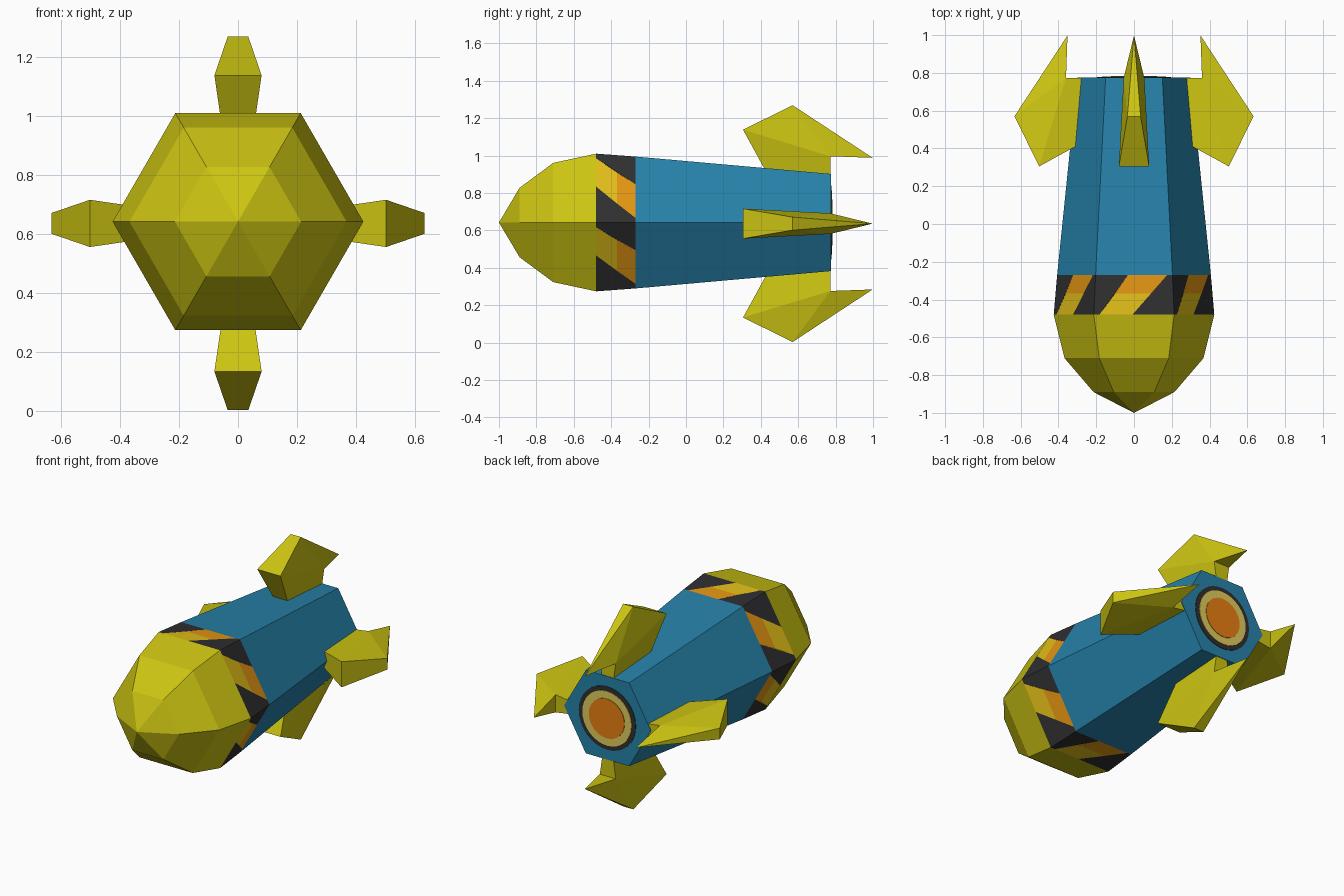
import bpy, bmesh, math
from mathutils import Vector, Matrix

if "Cube" in bpy.data.objects:
    bpy.data.objects.remove(bpy.data.objects["Cube"])


def material(name, *srgb):
    col = [((c / 255 + 0.055) / 1.055) ** 2.4 if c > 10 else c / 3295 for c in srgb] + [1]
    m = bpy.data.materials.new(name)
    m.use_nodes = True
    m.diffuse_color = col
    bsdf = m.node_tree.nodes["Principled BSDF"]
    bsdf.inputs["Base Color"].default_value = col
    bsdf.inputs["Roughness"].default_value = 0.8
    return m


yellow = material("olive yellow", 204, 196, 18)
blue = material("steel blue", 38, 130, 170)
dark = material("charcoal", 47, 47, 49)
stripe_yellow = material("stripe yellow", 226, 190, 24)
stripe_orange = material("stripe orange", 228, 150, 18)
pale = material("pale yellow", 224, 203, 93)
orange = material("exhaust orange", 250, 138, 20)

AXIS_Z = 0.642
FIN_Z = 0.636


def finish(bm, name, mats):
    bmesh.ops.remove_doubles(bm, verts=bm.verts, dist=1e-5)
    bmesh.ops.recalc_face_normals(bm, faces=bm.faces)
    mesh = bpy.data.meshes.new(name)
    bm.to_mesh(mesh)
    bm.free()
    for m in mats:
        mesh.materials.append(m)
    ob = bpy.data.objects.new(name, mesh)
    bpy.context.collection.objects.link(ob)
    return ob


def corner(k, r, y):
    """Corner k of the hexagonal section, counted clockwise from the top left."""
    a = math.radians(120 - 60 * k)
    return Vector((r * math.cos(a), y, AXIS_Z + r * math.sin(a)))


def hex_loft(name, profile, mat, cap=False):
    bm = bmesh.new()
    rings = [[bm.verts.new(corner(k, r, y)) for k in range(6)] for y, r in profile]
    for a, b in zip(rings, rings[1:]):
        for k in range(6):
            n = (k + 1) % 6
            bm.faces.new((a[k], a[n], b[n], b[k]))
    if cap:
        bm.faces.new(rings[-1])
    # collapse a zero radius ring to a clean point
    bmesh.ops.dissolve_degenerate(bm, dist=1e-4, edges=bm.edges)
    return finish(bm, name, [mat])


# Faceted nose and tapered casing
hex_loft("nose", [(-1, 0), (-0.89, 0.214), (-0.71, 0.368), (-0.48, 0.425)], yellow)
hex_loft("casing", [(-0.27, 0.407), (0.775, 0.30)], blue, cap=True)

# Warning band: one slanted two-tone stripe on every side
bm = bmesh.new()
SPLIT = 0.53
left = lambda v: 0.07 + 0.35 * v
right = lambda v: 0.48 + 0.45 * v
patches = [
    (0, [(0, 0), (left(0), 0), (left(1), 1), (0, 1)]),
    (1, [(left(0), 0), (right(0), 0), (right(SPLIT), SPLIT), (left(SPLIT), SPLIT)]),
    (2, [(left(SPLIT), SPLIT), (right(SPLIT), SPLIT), (right(1), 1), (left(1), 1)]),
    (0, [(right(0), 0), (1, 0), (1, 1), (right(1), 1)]),
]
for k in range(6):
    for index, uv in patches:
        pts = []
        for u, v in uv:
            y, r = -0.48 + 0.21 * v, 0.425 - 0.018 * v
            pts.append(bm.verts.new(corner(k, r, y).lerp(corner(k + 1, r, y), u)))
        bm.faces.new(pts).material_index = index
finish(bm, "warning_band", [dark, stripe_yellow, stripe_orange])

# Exhaust: thin stacked discs on the rear cap
for name, r, depth, mat in (("exhaust_rim", 0.197, 0.003, dark),
                            ("exhaust_ring", 0.17, 0.006, pale),
                            ("exhaust_core", 0.123, 0.009, orange)):
    bm = bmesh.new()
    bmesh.ops.create_cone(bm, cap_ends=True, segments=32, radius1=r, radius2=r, depth=depth,
                          matrix=Matrix.Translation((0, 0.775 + depth / 2, AXIS_Z))
                          @ Matrix.Rotation(math.pi / 2, 4, "X"))
    finish(bm, name, [mat])


# Tail fins: half width, y and distance from the axis for each mirrored point
FIN = {"lead": (0.08, 0.305, 0.502), "top": (0.035, 0.57, 0.633), "heel": (0.055, 0.772, 0.36),
       "root_front": (0.036, 0.47, 0.2), "root_back": (0.032, 0.772, 0.2)}


def tail_fin(name, angle):
    bm = bmesh.new()
    L, R = ({n: bm.verts.new((s * w, y, r)) for n, (w, y, r) in FIN.items()} for s in (-1, 1))
    tip = bm.verts.new((0, 0.998, 0.352))
    for s in (L, R):
        bm.faces.new((s["lead"], s["top"], s["heel"]))
        bm.faces.new((s["top"], tip, s["heel"]))
        bm.faces.new((s["lead"], s["heel"], s["root_back"], s["root_front"]))
    for a, b in (("lead", "top"), ("root_front", "lead"), ("heel", "root_back"),
                 ("root_back", "root_front")):
        bm.faces.new((L[a], R[a], R[b], L[b]))
    for n in ("top", "heel"):
        bm.faces.new((L[n], R[n], tip))
    bm.transform(Matrix.Translation((0, 0, FIN_Z)) @ Matrix.Rotation(angle, 4, "Y"))
    finish(bm, name, [yellow])


for i, side in enumerate(("top", "left", "bottom", "right")):
    tail_fin(side + "_fin", i * math.pi / 2)
